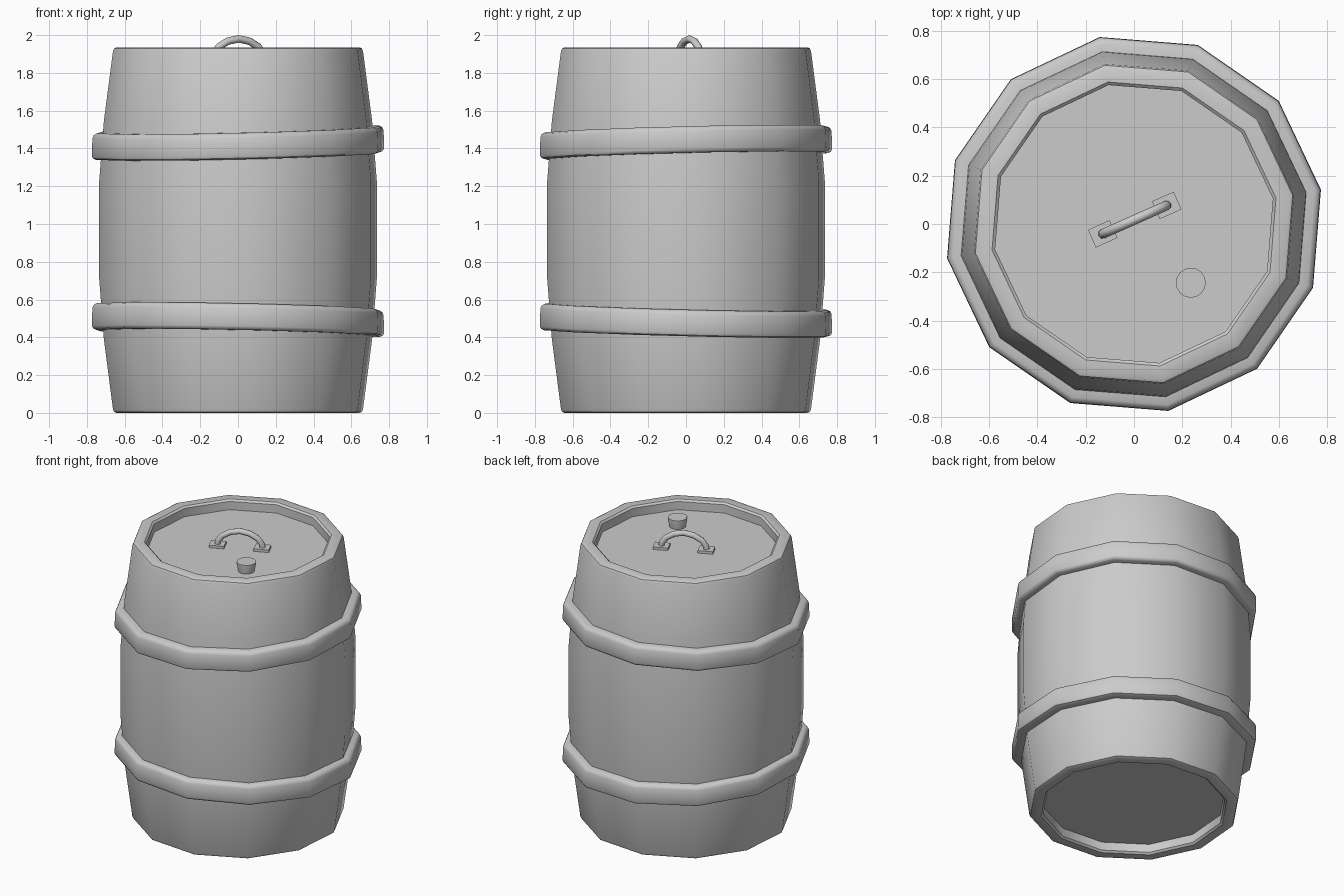
import bpy, bmesh, math
from mathutils import Vector

if "Cube" in bpy.data.objects:
    bpy.data.objects.remove(bpy.data.objects["Cube"])

SIDES, PHASE = 12, math.radians(10.4)


def finish(name, bm, angle=40):
    bmesh.ops.recalc_face_normals(bm, faces=bm.faces)
    me = bpy.data.meshes.new(name)
    bm.to_mesh(me)
    bm.free()
    ob = bpy.data.objects.new(name, me)
    bpy.context.collection.objects.link(ob)
    bpy.ops.object.select_all(action='DESELECT')
    ob.select_set(True)
    bpy.context.view_layer.objects.active = ob
    bpy.ops.object.shade_smooth_by_angle(angle=math.radians(angle))
    return ob


def lathe(name, profile, closed=False, sides=SIDES, phase=PHASE, slope=(0, 0), centre=(0, 0)):
    """Spin an (r, z) profile; slope tilts z by x and y. Open profiles are capped."""
    bm = bmesh.new()
    rings = []
    for r, z in profile:
        ring = []
        for i in range(sides):
            a = phase + i * math.tau / sides
            x, y = r * math.cos(a), r * math.sin(a)
            ring.append(bm.verts.new((x + centre[0], y + centre[1],
                                      z + slope[0] * x + slope[1] * y)))
        rings.append(ring)
    n = len(rings)
    for k in range(n if closed else n - 1):
        a, b = rings[k], rings[(k + 1) % n]
        for i in range(sides):
            j = (i + 1) % sides
            bm.faces.new((a[i], a[j], b[j], b[i]))
    if not closed:
        bm.faces.new(rings[0])
        bm.faces.new(rings[-1])
    return finish(name, bm)


# Barrel body: bulging staves with rims and recessed ends, mirrored about mid height
H = 1.935
half = [(0.584, 0.07), (0.584, 0.012), (0.597, 0), (0.655, 0), (0.667, 0.006), (0.673, 0.02),
        (0.722, 0.39), (0.748, 0.72)]
lathe("barrel_body", half + [(r, H - z) for r, z in reversed(half)])

# Slightly tilted hoops
for name, zc, slope in (("upper_hoop", 1.43, (0.023, 0.0245)),
                        ("lower_hoop", 0.4915, (-0.021, -0.025))):
    section = [(0.70, -0.07), (0.765, -0.07), (0.78, -0.063), (0.786, -0.05),
               (0.784, 0.045), (0.776, 0.062), (0.76, 0.07), (0.70, 0.07)]
    lathe(name, [(r, zc + z) for r, z in section], True, slope=slope)

# Tapered bung on the lid
lathe("bung", [(0.05, 1.855), (0.062, 1.915), (0.062, 1.93)], sides=16, phase=0,
      centre=(0.235, -0.243))

# Lid handle: square feet and an arched bar
LID, ANG, MID = H - 0.07, math.radians(24), Vector((0.003, 0.018, 0))
U = Vector((math.cos(ANG), math.sin(ANG), 0))
V = Vector((-U.y, U.x, 0))
for side, label in ((-1, "left"), (1, "right")):
    bm = bmesh.new()
    bmesh.ops.create_cube(bm, size=1)
    for v in bm.verts:
        c = v.co.copy()
        v.co = (MID + U * (side * 0.145 + c.x * 0.098) + V * c.y * 0.08
                + Vector((0, 0, LID + 0.005 + c.z * 0.025)))
    finish("handle_foot_" + label, bm, 30)

arc = [(-0.145, LID), (-0.143, 1.9), (-0.115, 1.938), (-0.062, 1.968)]
path = arc + [(0, 1.98)] + [(-u, z) for u, z in reversed(arc)]
bm = bmesh.new()
rings, N = [], 8
for k, (u, z) in enumerate(path):
    p, q = path[max(k - 1, 0)], path[min(k + 1, len(path) - 1)]
    t = (U * (q[0] - p[0]) + Vector((0, 0, q[1] - p[1]))).normalized()
    n = t.cross(V)
    c = MID + U * u + Vector((0, 0, z))
    rings.append([bm.verts.new(c + 0.02 * (n * math.cos(i * math.tau / N)
                                           + V * math.sin(i * math.tau / N))) for i in range(N)])
for a, b in zip(rings, rings[1:]):
    for i in range(N):
        j = (i + 1) % N
        bm.faces.new((a[i], a[j], b[j], b[i]))
bm.faces.new(rings[0])
bm.faces.new(rings[-1])
finish("handle_bar", bm, 50)
